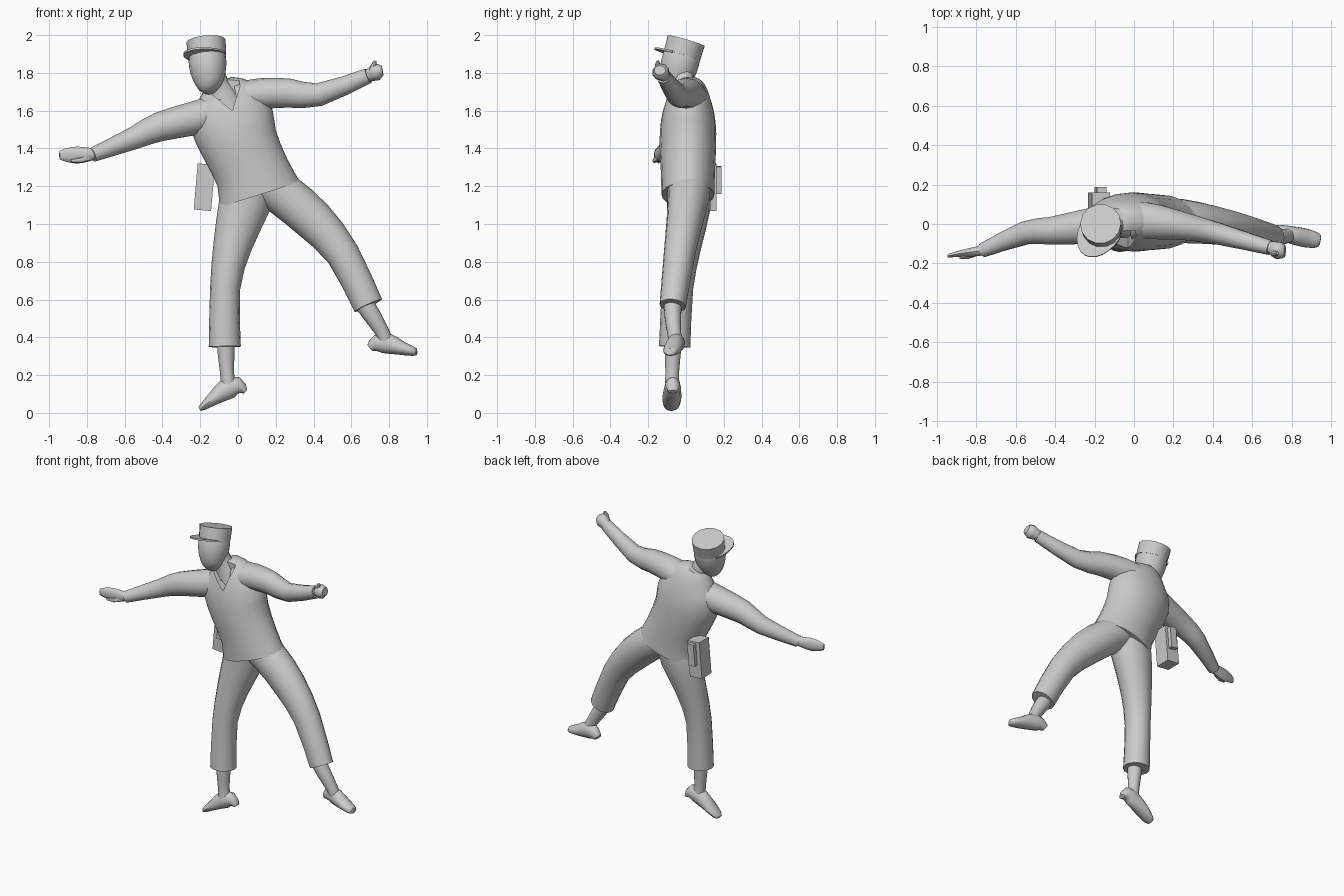
import bpy, bmesh, math
from mathutils import Vector, Matrix

grey = bpy.data.materials.new("plain grey")
grey.diffuse_color = (0.6, 0.6, 0.6, 1)


def finish(name, bm, angle=42):
    bmesh.ops.recalc_face_normals(bm, faces=bm.faces)
    me = bpy.data.meshes.new(name)
    bm.to_mesh(me)
    bm.free()
    ob = bpy.data.objects.new(name, me)
    bpy.context.collection.objects.link(ob)
    me.materials.append(grey)
    smooth(ob, angle)
    return ob


def smooth(ob, angle=42):
    bpy.ops.object.select_all(action='DESELECT')
    ob.select_set(True)
    bpy.context.view_layer.objects.active = ob
    bpy.ops.object.shade_smooth_by_angle(angle=math.radians(angle))


def catmull(p, steps):
    out = []
    for i in range(len(p) - 1):
        a, b, c, d = p[max(i - 1, 0)], p[i], p[i + 1], p[min(i + 2, len(p) - 1)]
        for s in range(steps):
            t = s / steps
            out.append([0.5 * (2 * q + (r - o) * t + (2 * o - 5 * q + 4 * r - w) * t * t
                               + (3 * q - o - 3 * r + w) * t ** 3)
                        for o, q, r, w in zip(a, b, c, d)])
    return out + [list(p[-1])]


def tube(name, pts, n=14, steps=2):
    """Loft of ellipses; each point is x, y, z, radius in the front plane, radius in depth."""
    pts = catmull(pts, steps)
    bm = bmesh.new()
    rings = []
    for i, p in enumerate(pts):
        c = Vector(p[:3])
        t = (Vector(pts[min(i + 1, len(pts) - 1)][:3]) - Vector(pts[max(i - 1, 0)][:3])).normalized()
        v = Vector((0, 1, 0))
        v = (v - v.dot(t) * t).normalized()
        u = v.cross(t)
        rings.append([bm.verts.new(c + u * p[3] * math.cos(k * math.tau / n)
                                   + v * p[4] * math.sin(k * math.tau / n)) for k in range(n)])
    for a, b in zip(rings, rings[1:]):
        for k in range(n):
            bm.faces.new((a[k], a[(k + 1) % n], b[(k + 1) % n], b[k]))
    bm.faces.new(rings[0])
    bm.faces.new(rings[-1])
    return finish(name, bm)


def prism(name, base, offset):
    """Polygon pushed along an offset."""
    bm = bmesh.new()
    f = bm.faces.new([bm.verts.new(p) for p in base])
    ext = bmesh.ops.extrude_face_region(bm, geom=[f], use_keep_orig=True)
    bmesh.ops.translate(bm, vec=offset, verts=[g for g in ext["geom"] if isinstance(g, bmesh.types.BMVert)])
    return finish(name, bm, 30)


# Pullover with a V-neck cut
torso = tube("pullover", [
    (0.115, 0.01, 1.155, 0.225, 0.14), (0.075, 0.01, 1.275, 0.198, 0.143),
    (0.01, 0.01, 1.42, 0.205, 0.15), (-0.03, 0.012, 1.54, 0.222, 0.145),
    (-0.055, 0.015, 1.645, 0.195, 0.122), (-0.085, 0.02, 1.72, 0.125, 0.088),
    (-0.098, 0.02, 1.752, 0.07, 0.06)], n=20)
cutter = prism("collar_cutter", [(-0.03, -0.3, 1.60), (0.01, -0.3, 1.73), (0.0, -0.3, 1.85),
                                 (-0.16, -0.3, 1.85), (-0.155, -0.3, 1.70)], (0, 0.265, 0))
cutter.hide_render = True
mod = torso.modifiers.new("v_neck", 'BOOLEAN')
mod.operation = 'DIFFERENCE'
mod.solver = 'EXACT'
mod.object = cutter
bpy.context.view_layer.objects.active = torso
bpy.ops.object.modifier_apply(modifier="v_neck")
bpy.data.objects.remove(cutter)
smooth(torso)

# Neck and head
tube("neck", [(-0.045, -0.015, 1.55, 0.10, 0.06), (-0.08, -0.005, 1.68, 0.075, 0.06),
              (-0.105, -0.01, 1.74, 0.058, 0.058), (-0.14, -0.03, 1.83, 0.055, 0.06)])
tube("head", [(-0.143, -0.088, 1.706, 0.028, 0.03), (-0.149, -0.075, 1.725, 0.06, 0.06),
              (-0.155, -0.055, 1.77, 0.084, 0.086), (-0.16, -0.038, 1.83, 0.098, 0.1),
              (-0.163, -0.022, 1.89, 0.098, 0.1), (-0.166, -0.008, 1.94, 0.085, 0.088)], n=18)

# Cap with a peak turned to the front left
axis = Vector((-0.08, 0.28, 0.957)).normalized()
base = Vector((-0.163, -0.022, 1.890))
tube("cap", [(*base, 0.101, 0.101), (*(base + axis * 0.083), 0.104, 0.104)], n=14, steps=1)
fwd = Vector((-0.5, -0.86, 0))
fwd = (fwd - fwd.dot(axis) * axis).normalized()
side = axis.cross(fwd)
prism("cap_peak", [base + fwd * 0.165 * math.cos(a) + side * 0.108 * math.sin(a) - axis * 0.004
                   for a in [math.radians(-90 + 15 * i) for i in range(13)]], axis * 0.01)

# Sleeves
tube("left_sleeve", [(-0.08, 0.01, 1.60, 0.095, 0.095), (-0.22, -0.01, 1.562, 0.090, 0.092),
                     (-0.42, -0.035, 1.513, 0.077, 0.072), (-0.55, -0.045, 1.455, 0.060, 0.060),
                     (-0.77, -0.135, 1.366, 0.038, 0.036)])
tube("right_sleeve", [(0.0, 0.02, 1.665, 0.085, 0.10), (0.12, 0.01, 1.69, 0.082, 0.09),
                      (0.27, -0.015, 1.693, 0.077, 0.07), (0.43, -0.05, 1.685, 0.061, 0.056),
                      (0.69, -0.12, 1.785, 0.041, 0.038)])

# Open left hand and right fist, each with a thumb
tube("left_hand", [(-0.74, -0.125, 1.375, 0.028, 0.027), (-0.79, -0.138, 1.368, 0.036, 0.026),
                   (-0.85, -0.145, 1.365, 0.045, 0.020), (-0.91, -0.155, 1.365, 0.036, 0.014),
                   (-0.945, -0.162, 1.365, 0.022, 0.008)], n=10)
tube("left_thumb", [(-0.79, -0.145, 1.35, 0.016, 0.014), (-0.84, -0.165, 1.337, 0.015, 0.012),
                    (-0.885, -0.172, 1.335, 0.007, 0.006)], n=8)
tube("right_fist", [(0.66, -0.112, 1.775, 0.028, 0.027), (0.70, -0.12, 1.79, 0.036, 0.035),
                    (0.735, -0.135, 1.806, 0.046, 0.046), (0.765, -0.138, 1.813, 0.026, 0.03)], n=10)
tube("right_thumb", [(0.705, -0.145, 1.81, 0.016, 0.016), (0.718, -0.15, 1.84, 0.015, 0.015),
                     (0.727, -0.148, 1.863, 0.007, 0.007)], n=8)

# Trousers, flat at the cuffs
tube("left_trouser", [(0.07, 0.015, 1.22, 0.14, 0.115), (0.03, 0.015, 1.09, 0.135, 0.115),
                      (-0.03, -0.015, 0.88, 0.102, 0.095), (-0.068, -0.045, 0.66, 0.080, 0.083),
                      (-0.070, -0.06, 0.35, 0.085, 0.083)], n=16)
tube("right_trouser", [(0.13, 0.015, 1.22, 0.11, 0.115), (0.24, 0.015, 1.155, 0.115, 0.112),
                       (0.40, -0.005, 1.02, 0.110, 0.098), (0.555, -0.035, 0.84, 0.089, 0.083),
                       (0.69, -0.07, 0.568, 0.080, 0.070)], n=16)

# Shins
tube("left_shin", [(-0.065, -0.068, 0.42, 0.05, 0.05), (-0.063, -0.07, 0.32, 0.045, 0.044),
                   (-0.058, -0.073, 0.21, 0.037, 0.037), (-0.05, -0.073, 0.15, 0.04, 0.04)])
tube("right_shin", [(0.64, -0.068, 0.62, 0.052, 0.05), (0.71, -0.07, 0.515, 0.047, 0.045),
                    (0.768, -0.062, 0.42, 0.037, 0.037), (0.785, -0.055, 0.37, 0.04, 0.04)])

# Pointed shoes
tube("left_shoe", [(0.040, -0.07, 0.112, 0.012, 0.025), (0.0, -0.07, 0.142, 0.048, 0.040),
                   (-0.065, -0.072, 0.122, 0.055, 0.046), (-0.13, -0.075, 0.075, 0.036, 0.050),
                   (-0.185, -0.077, 0.033, 0.020, 0.040), (-0.203, -0.077, 0.02, 0.012, 0.022)], n=12)
tube("right_shoe", [(0.700, -0.035, 0.345, 0.022, 0.025), (0.735, -0.042, 0.368, 0.046, 0.038),
                    (0.795, -0.055, 0.367, 0.054, 0.044), (0.865, -0.07, 0.343, 0.037, 0.048),
                    (0.930, -0.083, 0.325, 0.024, 0.038), (0.945, -0.086, 0.323, 0.017, 0.022)], n=12)

# Hip case with a pocket on its back and front
for name, loc, size in [("hip_case", (0, 0.108, 0), (0.092, 0.105, 0.245)),
                        ("case_back_pocket", (0.005, 0.17, 0.038), (0.048, 0.036, 0.145)),
                        ("case_front_plate", (0.005, 0.053, 0.038), (0.048, 0.009, 0.145))]:
    bm = bmesh.new()
    bmesh.ops.create_cube(bm, size=1, matrix=Matrix.Translation((-0.178, 0, 1.195))
                          @ Matrix.Rotation(0.085, 4, 'Y') @ Matrix.Translation(loc)
                          @ Matrix.Diagonal((*size, 1)))
    finish(name, bm, 30)
